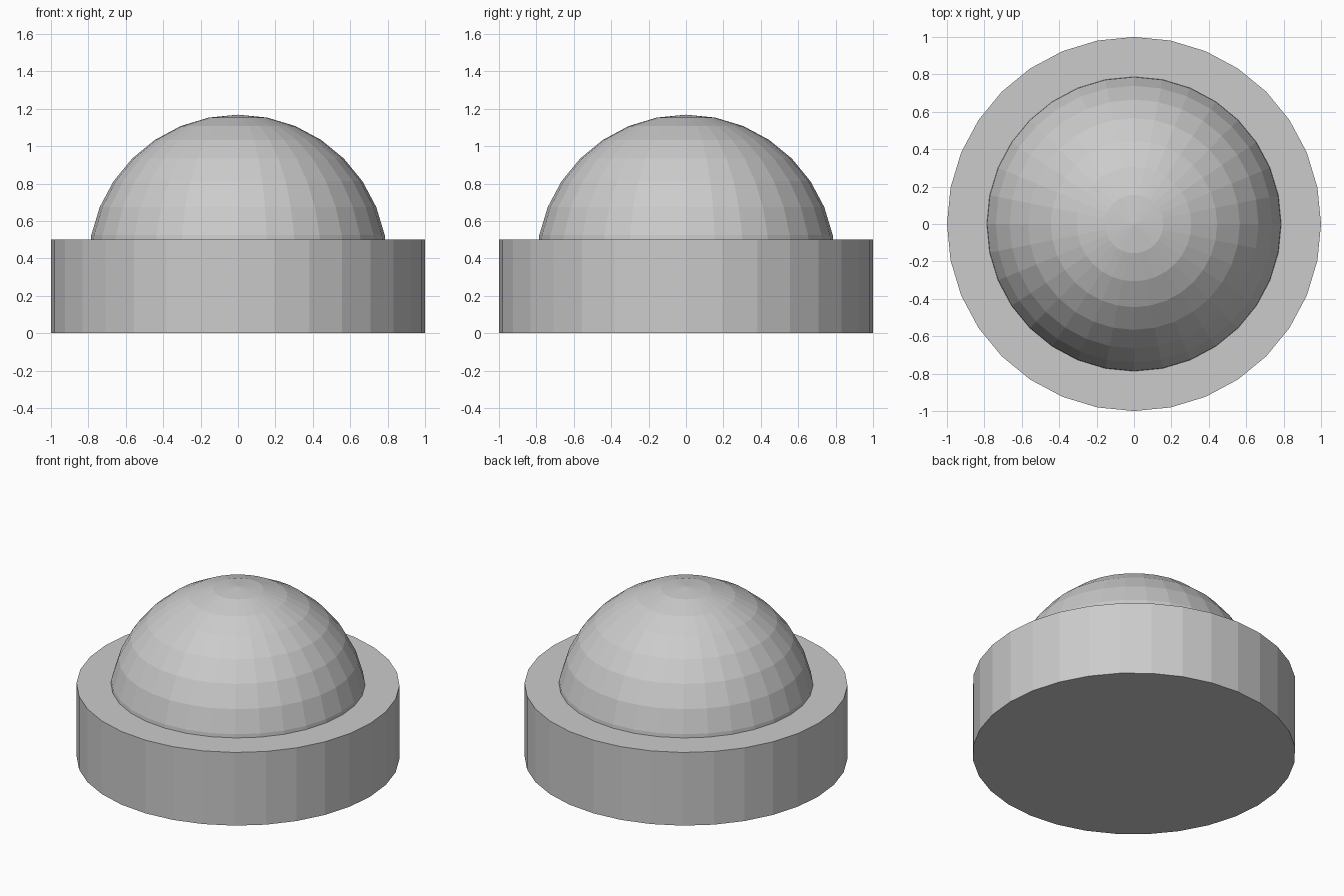
import bpy
import bmesh
from mathutils import Matrix

if "Cube" in bpy.data.objects:
    bpy.data.objects.remove(bpy.data.objects["Cube"])

SIDES = 32
BASE_HEIGHT = 0.5
DOME_RADIUS = 0.8
DOME_CENTRE = 0.368


def add_object(name, bm):
    bmesh.ops.recalc_face_normals(bm, faces=bm.faces)
    mesh = bpy.data.meshes.new(name)
    bm.to_mesh(mesh)
    bm.free()
    obj = bpy.data.objects.new(name, mesh)
    bpy.context.collection.objects.link(obj)
    return obj


# Round base
bm = bmesh.new()
bmesh.ops.create_cone(bm, cap_ends=True, segments=SIDES, radius1=1, radius2=1,
                      depth=BASE_HEIGHT,
                      matrix=Matrix.Translation((0, 0, BASE_HEIGHT / 2)))
add_object("round_base", bm)

# Dome: sphere sunk into the base, trimmed just below the base top
bm = bmesh.new()
bmesh.ops.create_uvsphere(bm, u_segments=SIDES, v_segments=16, radius=DOME_RADIUS,
                          matrix=Matrix.Translation((0, 0, DOME_CENTRE)))
bmesh.ops.bisect_plane(bm, geom=bm.verts[:] + bm.edges[:] + bm.faces[:],
                       plane_co=(0, 0, BASE_HEIGHT - 0.01), plane_no=(0, 0, 1),
                       clear_inner=True)
bmesh.ops.holes_fill(bm, edges=[e for e in bm.edges if e.is_boundary], sides=0)
add_object("dome", bm)
